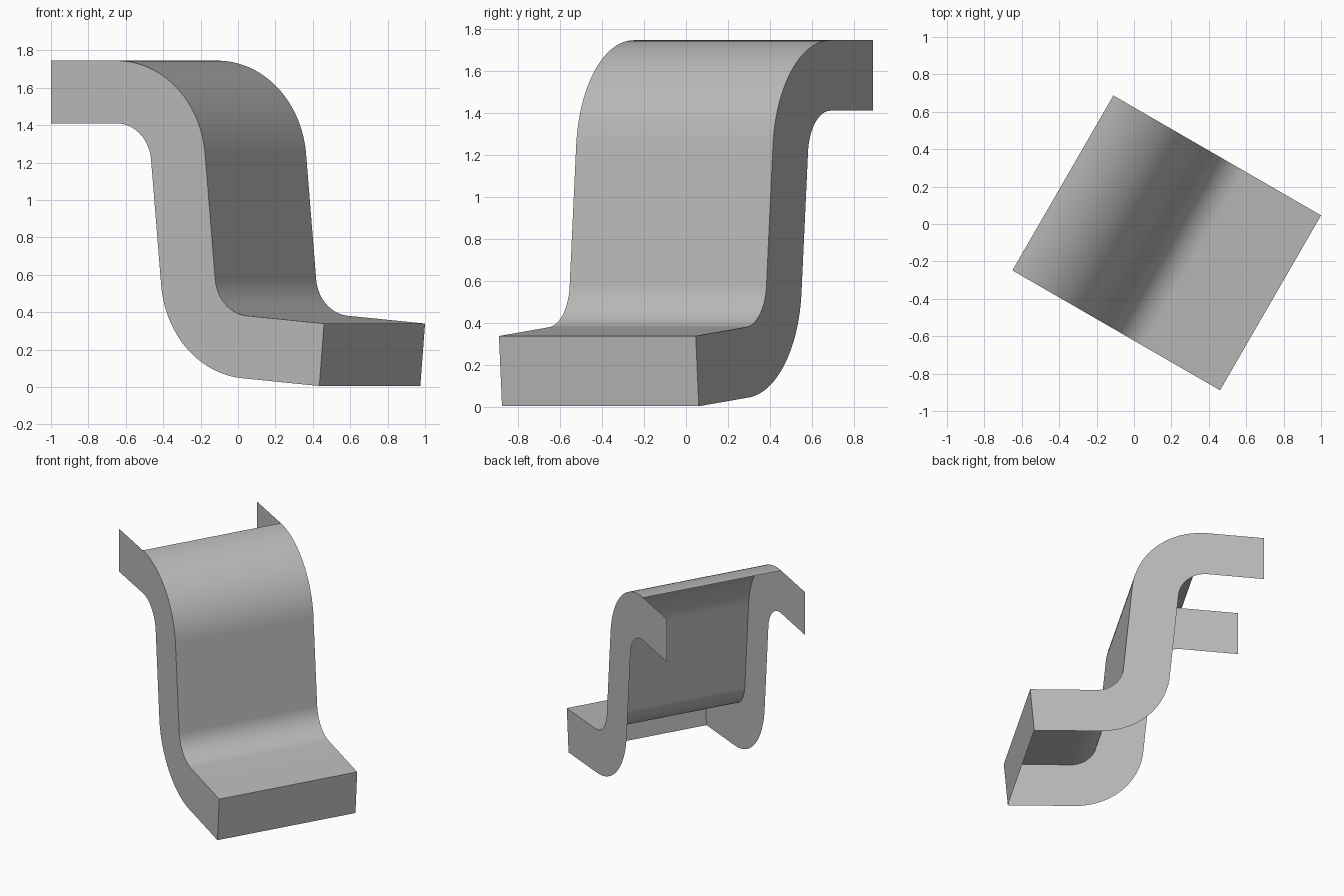
import bpy
import math
from mathutils import Matrix, Vector

cube = bpy.data.objects.get("Cube")
if cube:
    bpy.data.objects.remove(cube, do_unlink=True)

HALF_LENGTH, HALF_WIDTH = 0.843, 0.54
BIG, SMALL = 0.55, 0.215          # outer and inner bend radii
TILT = math.radians(5)
UPPER, LOWER = (-0.439, 1.195), (0.385, 0.595)   # bend centres
STEPS = 24

grey = bpy.data.materials.new("plain grey")
grey.use_nodes = True
colour = (0.5, 0.5, 0.5, 1)
grey.diffuse_color = colour
grey.node_tree.nodes["Principled BSDF"].inputs["Base Color"].default_value = colour


def arc(centre, radius, start, end):
    """Points on a bend, as (run, height)."""
    angles = [start + (end - start) * i / STEPS for i in range(STEPS + 1)]
    return [(centre[0] + radius * math.cos(a), centre[1] + radius * math.sin(a)) for a in angles]


def s_curve(upper_radius, lower_radius):
    """Upper bend, leaning riser and lower bend."""
    return (arc(UPPER, upper_radius, math.pi / 2, TILT)
            + arc(LOWER, lower_radius, math.pi + TILT, 1.5 * math.pi - TILT))


def make_part(name, verts, faces, smooth=False):
    mesh = bpy.data.meshes.new(name)
    mesh.from_pydata(verts, [], faces)
    mesh.materials.append(grey)
    for face in mesh.polygons:
        face.use_smooth = smooth
    mesh.update()
    obj = bpy.data.objects.new(name, mesh)
    obj.matrix_world = Matrix.Rotation(math.radians(-30), 4, "Z")
    bpy.context.collection.objects.link(obj)
    return obj


# Matching upper and lower edges of the S-shaped band
top_edge = s_curve(BIG, SMALL)
low_edge = s_curve(SMALL, BIG)
run, height = top_edge[-1]
lip = Vector((HALF_LENGTH, height - (HALF_LENGTH - run) * math.tan(TILT)))
toe = lip - (BIG - SMALL) * Vector((math.sin(TILT), math.cos(TILT)))
cover_edge = top_edge + [tuple(lip)]
top_edge = [(-HALF_LENGTH, UPPER[1] + BIG)] + cover_edge
low_edge = [(-HALF_LENGTH, UPPER[1] + SMALL)] + low_edge + [tuple(toe)]

# Flat side panels
outline = top_edge + low_edge[::-1]
for name, side in (("right_panel", -1), ("left_panel", 1)):
    order = list(range(len(outline)))
    if side < 0:
        order.reverse()
    make_part(name, [(u, side * HALF_WIDTH, z) for u, z in outline], [order])

# Curved cover sheet, open behind the upper bend
verts = [(u, side * HALF_WIDTH, z) for u, z in cover_edge for side in (-1, 1)]
strips = [(2 * i, 2 * i + 2, 2 * i + 3, 2 * i + 1) for i in range(len(cover_edge) - 1)]
make_part("cover_sheet", verts, strips, smooth=True)

# Flat front end
corners = [(toe, -1), (toe, 1), (lip, 1), (lip, -1)]
make_part("front_end", [(p.x, s * HALF_WIDTH, p.y) for p, s in corners], [(0, 1, 2, 3)])
